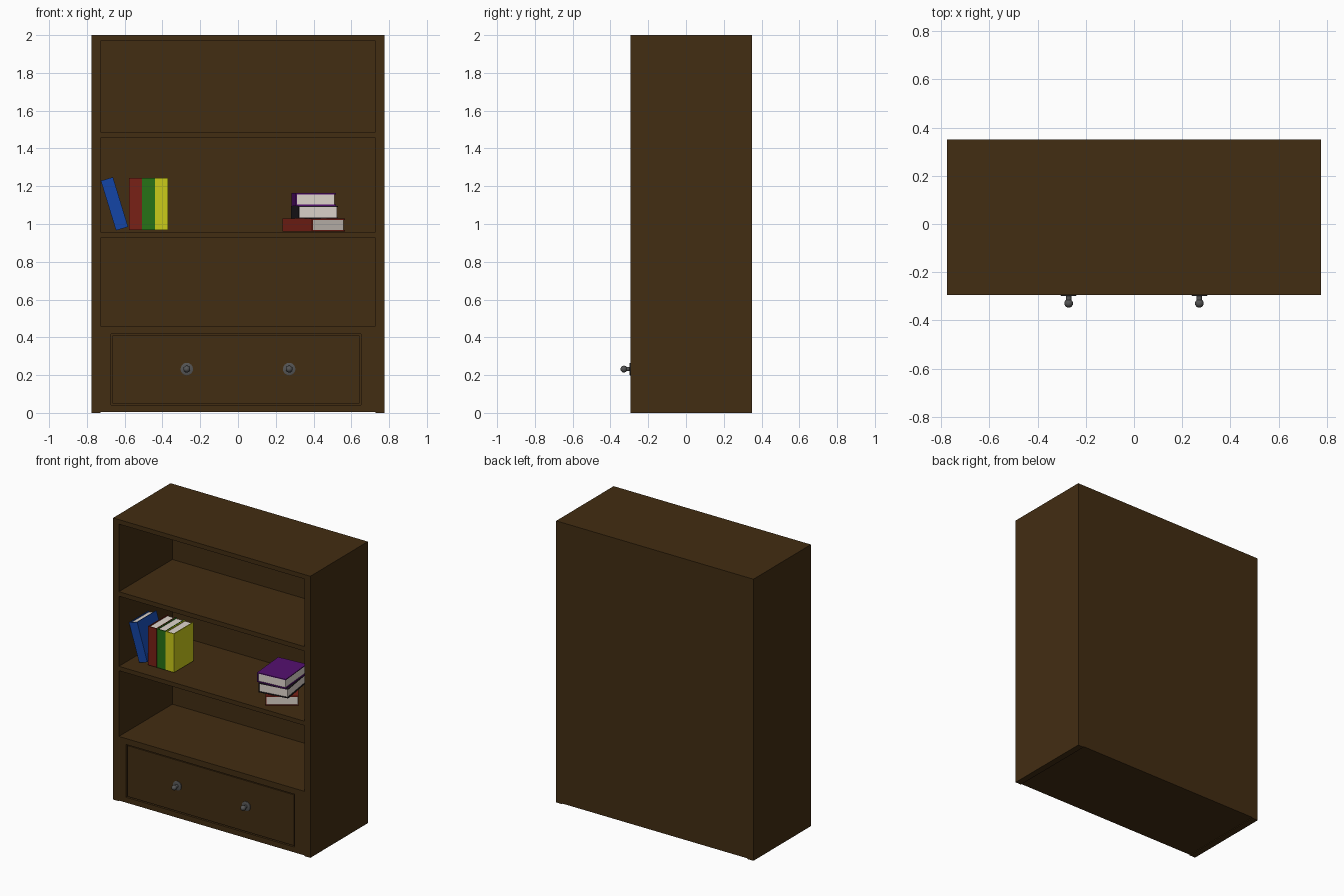
import bpy, bmesh, math
from mathutils import Matrix, Vector

if "Cube" in bpy.data.objects:
    bpy.data.objects.remove(bpy.data.objects["Cube"])


def material(name, rgb):
    m = bpy.data.materials.new(name)
    m.diffuse_color = (*rgb, 1)
    m.use_nodes = True
    m.node_tree.nodes["Principled BSDF"].inputs["Base Color"].default_value = m.diffuse_color
    return m


WOOD = material("dark_wood", (0.055, 0.026, 0.006))
METAL = material("dark_metal", (0.09, 0.09, 0.09))
PAPER = material("paper", (0.75, 0.68, 0.62))


def add_object(name, bm, mat):
    bmesh.ops.recalc_face_normals(bm, faces=bm.faces)
    me = bpy.data.meshes.new(name)
    bm.to_mesh(me)
    bm.free()
    ob = bpy.data.objects.new(name, me)
    bpy.context.collection.objects.link(ob)
    if mat:
        me.materials.append(mat)
    return ob


def box(name, lo, hi, mat=None):
    lo, hi = Vector(lo), Vector(hi)
    bm = bmesh.new()
    bmesh.ops.create_cube(bm, size=1, matrix=Matrix.Translation((lo + hi) / 2)
                          @ Matrix.Diagonal((*(hi - lo), 1)))
    return add_object(name, bm, mat)


def cut(target, lo, hi):
    cutter = box("cutter", lo, hi)
    cutter.hide_render = True
    mod = target.modifiers.new("cut", 'BOOLEAN')
    mod.operation, mod.solver, mod.object = 'DIFFERENCE', 'EXACT', cutter
    bpy.context.view_layer.objects.active = target
    bpy.ops.object.modifier_apply(modifier=mod.name)
    bpy.data.objects.remove(cutter)


# Cabinet body with three open bays, a drawer bay and a slightly raised base
FRONT, BACK, INNER = -0.295, 0.35, 0.305
body = box("cabinet_body", (-0.775, FRONT, 0), (0.775, BACK, 2), WOOD)
for z0, z1 in ((0.46, 0.927), (0.958, 1.456), (1.488, 1.968)):
    cut(body, (-0.729, FRONT - 0.1, z0), (0.729, INNER, z1))
cut(body, (-0.673, FRONT - 0.1, 0.043), (0.651, INNER, 0.418))
cut(body, (-0.729, -0.5, -0.1), (0.729, 0.5, 0.005))

# Drawer
box("drawer", (-0.664, FRONT + 0.003, 0.05), (0.643, INNER - 0.01, 0.411), WOOD)


# Drawer knobs: turned profile of plate, stem and ball
def knob(name, x, z):
    profile = [(0, -0.285), (0.033, -0.285), (0.033, -0.297), (0.028, -0.299), (0.011, -0.299)]
    for i in range(9):
        a = math.radians(142 - 142 * i / 8)
        profile.append((0.018 * math.sin(a), -0.329 - 0.018 * math.cos(a)))
    bm = bmesh.new()
    vs = [bm.verts.new((r, y, 0)) for r, y in profile]
    es = [bm.edges.new(p) for p in zip(vs, vs[1:])]
    bmesh.ops.spin(bm, geom=vs + es, cent=(0, 0, 0), axis=(0, 1, 0),
                   angle=math.tau, steps=24)
    bmesh.ops.remove_doubles(bm, verts=bm.verts, dist=1e-5)
    ob = add_object(name, bm, METAL)
    ob.location = (x, 0, z)
    bpy.context.view_layer.objects.active = ob
    ob.select_set(True)
    bpy.ops.object.shade_smooth_by_angle(angle=math.radians(35))
    ob.select_set(False)


knob("left_knob", -0.271, 0.232)
knob("right_knob", 0.271, 0.232)


# Book: U-shaped cover (spine at local -x, lying flat) around a page block
def book(name, rgb, place, w=0.217, h=0.275, t=0.067, c=0.006):
    x, z = w / 2, t / 2
    outline = [(-x, -z), (x, -z), (x, c - z), (c - x, c - z),
               (c - x, z - c), (x, z - c), (x, z), (-x, z)]
    bm = bmesh.new()
    face = bm.faces.new([bm.verts.new((px, -h / 2, pz)) for px, pz in outline])
    ext = bmesh.ops.extrude_face_region(bm, geom=[face])["geom"]
    bmesh.ops.translate(bm, vec=(0, h, 0),
                        verts=[v for v in ext if isinstance(v, bmesh.types.BMVert)])
    cover = add_object(name + "_cover", bm, material(name, rgb))
    e = 0.006
    pages = box(name + "_pages", (c - x, e - h / 2, c - z), (x - e, h / 2 - e, z - c), PAPER)
    cover.matrix_world = place
    pages.matrix_world = place


Y = -0.078
SHELF = 0.96
# Turns a lying book upright with its spine to the front
UPRIGHT = Matrix(((0, 0, 1, 0), (1, 0, 0, 0), (0, 1, 0, 0), (0, 0, 0, 1)))

# Upright row and the leaning book
for name, rgb, x in (("red_book", (0.19, 0.015, 0.008), -0.543),
                     ("green_book", (0.02, 0.17, 0.008), -0.474),
                     ("yellow_book", (0.6, 0.6, 0.01), -0.405)):
    book(name, rgb, Matrix.Translation((x, Y, SHELF + 0.145)) @ UPRIGHT)
book("leaning_blue_book", (0.007, 0.06, 0.38),
     Matrix.Translation((-0.654, Y, 1.107))
     @ Matrix.Rotation(math.radians(-17), 4, 'Y') @ UPRIGHT)

# Stack of lying books
for i, (name, rgb, x, turn) in enumerate((("stacked_red_book", (0.19, 0.015, 0.008), 0.402, 35),
                                          ("stacked_black_book", (0.015, 0.012, 0.015), 0.405, 8.5),
                                          ("stacked_purple_book", (0.09, 0.005, 0.16), 0.4, 5))):
    book(name, rgb, Matrix.Translation((x, Y, SHELF + 0.035 + 0.0675 * i))
         @ Matrix.Rotation(math.radians(turn), 4, 'Z'), w=0.213, h=0.272)
